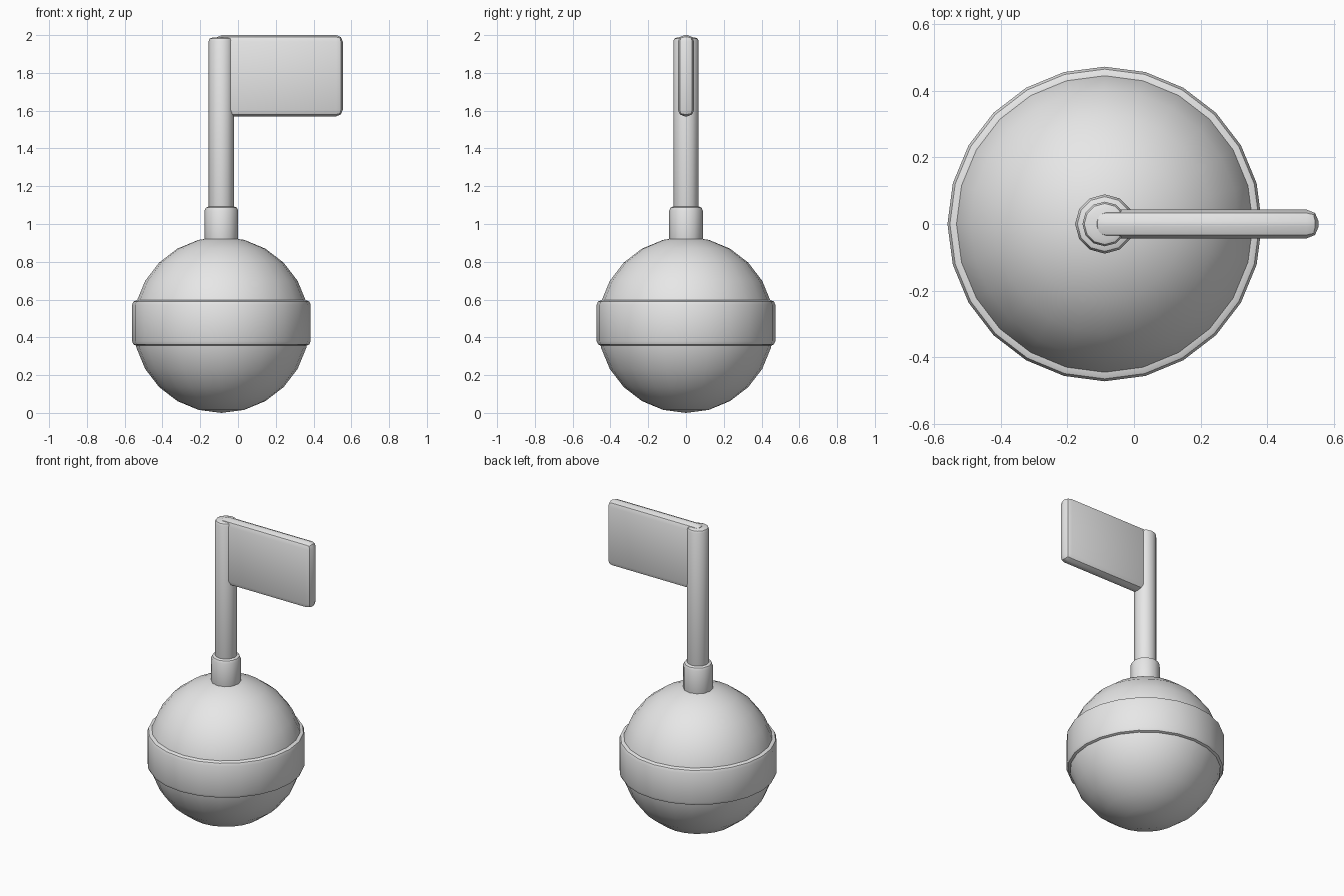
import bpy
import math

if "Cube" in bpy.data.objects:
    bpy.data.objects.remove(bpy.data.objects["Cube"])

CX = -0.088  # shared axis of ball and pole

grey = bpy.data.materials.new("light_grey")
grey.diffuse_color = (0.8, 0.8, 0.8, 1.0)
grey.use_nodes = True
grey.node_tree.nodes["Principled BSDF"].inputs["Base Color"].default_value = grey.diffuse_color


def finish(name, bevel=0.0, segments=2):
    """Name, bevel, smooth and colour the active object."""
    ob = bpy.context.object
    ob.name = ob.data.name = name
    bpy.ops.object.transform_apply(location=False, rotation=False, scale=True)
    if bevel:
        mod = ob.modifiers.new("Bevel", 'BEVEL')
        mod.width = bevel
        mod.segments = segments
        mod.limit_method = 'ANGLE'
        mod.angle_limit = math.radians(40)
        bpy.ops.object.modifier_apply(modifier=mod.name)
    bpy.ops.object.shade_smooth_by_angle(angle=math.radians(35))
    ob.data.materials.append(grey)
    return ob


def rod(name, radius, z0, z1, sides, bevel):
    bpy.ops.mesh.primitive_cylinder_add(
        vertices=sides, radius=radius, depth=z1 - z0,
        location=(CX, 0, (z0 + z1) / 2))
    return finish(name, bevel)


# Ball
bpy.ops.mesh.primitive_uv_sphere_add(
    segments=24, ring_count=12, radius=0.466, location=(CX, 0, 0.466))
finish("ball")

# Band around the middle, collar and pole
rod("band", 0.473, 0.355, 0.597, 24, 0.025)
rod("collar", 0.089, 0.86, 1.093, 12, 0.022)
rod("pole", 0.067, 0.90, 1.987, 12, 0.018)

# Flag plate
bpy.ops.mesh.primitive_cube_add(size=1, location=(0.2175, 0, 1.785))
bpy.context.object.scale = (0.675, 0.086, 0.43)
finish("flag", 0.035, 2)
